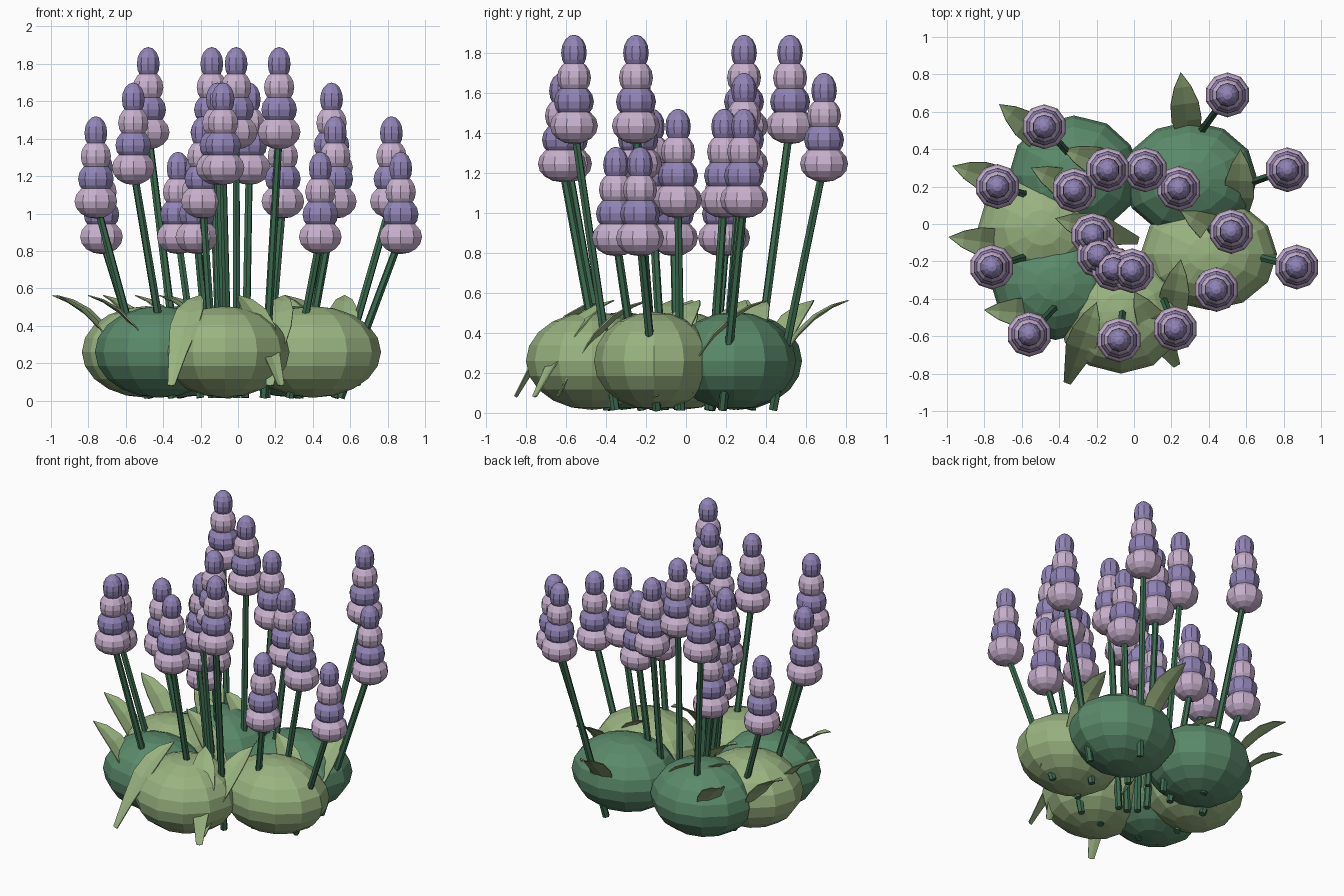
import bpy, bmesh, math
from mathutils import Vector, Matrix

cube = bpy.data.objects.get("Cube")
if cube:
    bpy.data.objects.remove(cube, do_unlink=True)


def material(name, rgb):
    lin = [((c / 255 + 0.055) / 1.055) ** 2.4 for c in rgb] + [1.0]
    m = bpy.data.materials.new(name)
    m.diffuse_color = lin
    m.use_nodes = True
    bsdf = m.node_tree.nodes["Principled BSDF"]
    bsdf.inputs["Base Color"].default_value = lin
    bsdf.inputs["Roughness"].default_value = 0.9
    return m


DARK = material("dark green", (90, 138, 106))
LIGHT = material("light green", (153, 179, 128))
STEM = material("stem green", (60, 108, 80))
LILAC = material("pale lilac", (200, 176, 205))
PURPLE = material("purple", (145, 132, 182))


def finish(name, bm, mats):
    bmesh.ops.recalc_face_normals(bm, faces=bm.faces)
    me = bpy.data.meshes.new(name)
    bm.to_mesh(me)
    bm.free()
    for m in mats:
        me.materials.append(m)
    ob = bpy.data.objects.new(name, me)
    bpy.context.collection.objects.link(ob)
    return ob


def add_ball(bm, centre, radii, seg, rings, index=0, turn=0.0):
    mat = (Matrix.Translation(centre) @ Matrix.Rotation(turn, 4, 'Z')
           @ Matrix.Diagonal((*radii, 1)))
    res = bmesh.ops.create_uvsphere(bm, u_segments=seg, v_segments=rings,
                                    radius=1, matrix=mat)
    for f in {f for v in res["verts"] for f in v.link_faces}:
        f.material_index = index


# Ring of squashed bush mounds: x, y, radius x, radius y, colour
mounds = [
    (-0.07, -0.47, 0.345, 0.33, LIGHT),
    (0.40, -0.16, 0.365, 0.30, LIGHT),
    (0.30, 0.24, 0.36, 0.31, DARK),
    (-0.32, 0.26, 0.35, 0.32, DARK),
    (-0.49, -0.02, 0.345, 0.31, LIGHT),
    (-0.42, -0.32, 0.345, 0.30, DARK),
]
for i, (x, y, rx, ry, m) in enumerate(mounds):
    bm = bmesh.new()
    add_ball(bm, (x, y, 0.26), (rx, ry, 0.245), 12, 10)
    finish(f"bush_mound_{i + 1}", bm, [m])

# Flower spikes: x, y, height of the tip
T1, T2, T3, T4 = 1.33, 1.52, 1.70, 1.89
flowers = [
    (0.50, 0.69, T3), (-0.48, 0.52, T4), (0.82, 0.29, T2), (-0.73, 0.20, T1),
    (-0.32, 0.18, T1), (-0.14, 0.29, T4), (0.06, 0.29, T3), (0.24, 0.19, T2),
    (-0.22, -0.06, T1), (-0.19, -0.17, T2), (-0.11, -0.24, T3),
    (-0.01, -0.25, T4), (0.52, -0.04, T2), (0.87, -0.23, T1),
    (0.44, -0.35, T1), (0.22, -0.56, T4), (-0.08, -0.62, T3),
    (-0.56, -0.59, T3), (-0.76, -0.23, T2),
]
# Beads below the tip: drop, radius, half height, colour index
beads = [(0.455, 0.12, 0.092, 0), (0.335, 0.10, 0.09, 1),
         (0.215, 0.085, 0.09, 0), (0.09, 0.064, 0.09, 1)]
for i, (x, y, tip) in enumerate(flowers):
    bm = bmesh.new()
    for drop, r, h, idx in beads:
        add_ball(bm, (x, y, tip - drop), (r, r, h), 10, 8, idx)
    finish(f"flower_spike_{i + 1}", bm, [LILAC, PURPLE])

    # Stem leans outward from the ground to the lowest bead
    a = Vector((x * 0.63, y * 0.63, 0.015))
    b = Vector((x, y, tip - 0.455))
    d = b - a
    bm = bmesh.new()
    bmesh.ops.create_cone(
        bm, cap_ends=True, segments=6, radius1=0.023, radius2=0.02,
        depth=d.length,
        matrix=Matrix.Translation((a + b) / 2)
        @ d.to_track_quat('Z', 'Y').to_matrix().to_4x4())
    finish(f"stem_{i + 1}", bm, [STEM])

# Arching pointed leaves: tip x, tip y, heading in degrees
leaves = [
    (0.25, 0.81, 97), (-0.72, 0.64, 142), (-0.97, 0.31, 162),
    (-0.99, -0.07, 172), (-0.80, -0.46, 176), (0.57, 0.40, 88),
    (-0.55, 0.30, 155), (-0.38, 0.40, 160), (-0.42, 0.03, 165),
    (0.25, -0.19, 80), (0.25, 0.07, 150), (0.0, -0.36, 120),
    (-0.20, -0.42, 70),
]
# Outward run, height, half width
profile = [(0.0, 0.08, 0.02), (0.10, 0.24, 0.05), (0.20, 0.38, 0.08),
           (0.29, 0.47, 0.075), (0.38, 0.53, 0.045)]
REACH = 0.46
for i, (tx, ty, deg) in enumerate(leaves):
    ang = math.radians(deg)
    out = Vector((math.cos(ang), math.sin(ang), 0))
    side = Vector((-out.y, out.x, 0))
    base = Vector((tx, ty, 0)) - out * REACH
    bm = bmesh.new()
    rows = []
    for run, z, w in profile:
        mid = base + out * run + Vector((0, 0, z))
        lift = Vector((0, 0, w * 0.25))
        rows.append([bm.verts.new(mid - side * w + lift), bm.verts.new(mid),
                     bm.verts.new(mid + side * w + lift)])
    for r0, r1 in zip(rows, rows[1:]):
        for k in range(2):
            bm.faces.new((r0[k], r0[k + 1], r1[k + 1], r1[k]))
    point = bm.verts.new((tx, ty, 0.565))
    for k in range(2):
        bm.faces.new((rows[-1][k], rows[-1][k + 1], point))
    leaf = finish(f"leaf_{i + 1}", bm, [LIGHT])
    thick = leaf.modifiers.new("Thickness", 'SOLIDIFY')
    thick.thickness = 0.006
